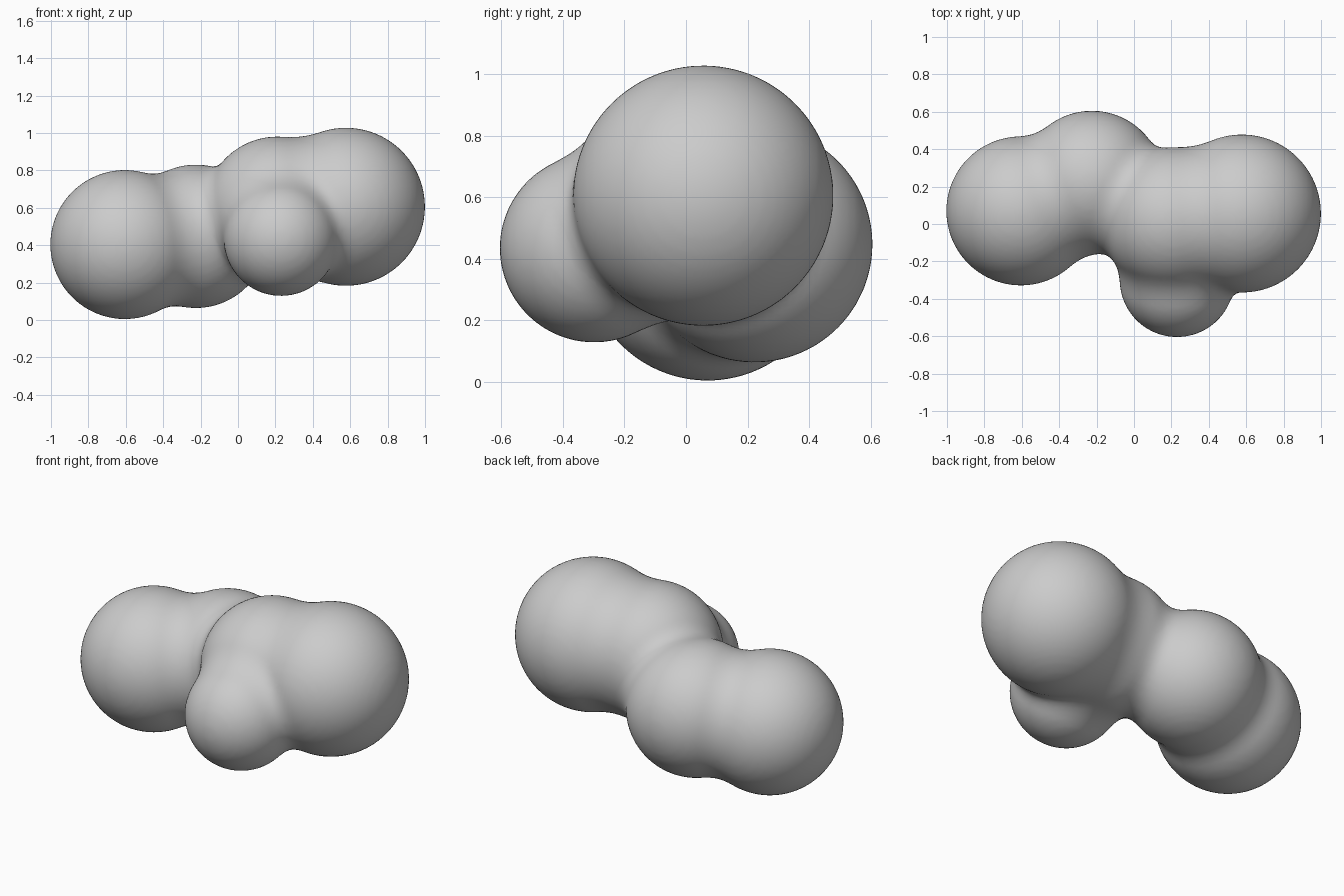
import bpy, bmesh
from mathutils import Vector, Matrix

if "Cube" in bpy.data.objects:
    bpy.data.objects.remove(bpy.data.objects["Cube"])

# Lobes: centre and radius
LOBES = [(Vector((-0.605, 0.070, 0.403)), 0.398),   # left end
         (Vector((-0.225, 0.222, 0.447)), 0.383),   # left middle
         (Vector((0.210, 0.022, 0.592)), 0.388),    # right middle
         (Vector((0.577, 0.056, 0.605)), 0.422),    # right end
         (Vector((0.230, -0.298, 0.435)), 0.306)]   # small front lobe
BLEND = 0.09


def distance(p):
    """Signed distance to the lobes with softly filleted joins."""
    d = 10.0
    for centre, radius in LOBES:
        e = (p - centre).length - radius
        h = max(BLEND - abs(d - e), 0.0) / BLEND
        d = min(d, e) - h * h * BLEND / 4
    return d


# Fuse the spheres into one skin
bm = bmesh.new()
for centre, radius in LOBES:
    bmesh.ops.create_icosphere(bm, subdivisions=5, radius=radius,
                               matrix=Matrix.Translation(centre))
mesh = bpy.data.meshes.new("lobed_surface")
bm.to_mesh(mesh)
bm.free()
body = bpy.data.objects.new("lobed_surface", mesh)
bpy.context.collection.objects.link(body)
remesh = body.modifiers.new("fuse", 'REMESH')
remesh.mode = 'VOXEL'
remesh.voxel_size = 0.025
bpy.context.view_layer.objects.active = body
body.select_set(True)
bpy.ops.object.modifier_apply(modifier="fuse")

# Pull the skin onto the filleted lobes
axes = [Vector((1, 0, 0)), Vector((0, 1, 0)), Vector((0, 0, 1))]
STEP = 0.002
for v in body.data.vertices:
    p = v.co.copy()
    for _ in range(3):
        g = Vector([distance(p + a * STEP) - distance(p - a * STEP) for a in axes])
        g /= 2 * STEP
        p -= g * (distance(p) / max(g.length_squared, 0.2))
    v.co = p

# Plain grey, smooth all over
grey = bpy.data.materials.new("grey")
grey.diffuse_color = (0.6, 0.6, 0.6, 1)
grey.use_nodes = True
grey.node_tree.nodes["Principled BSDF"].inputs["Base Color"].default_value = grey.diffuse_color
body.data.materials.clear()
body.data.materials.append(grey)
bpy.ops.object.shade_smooth()
